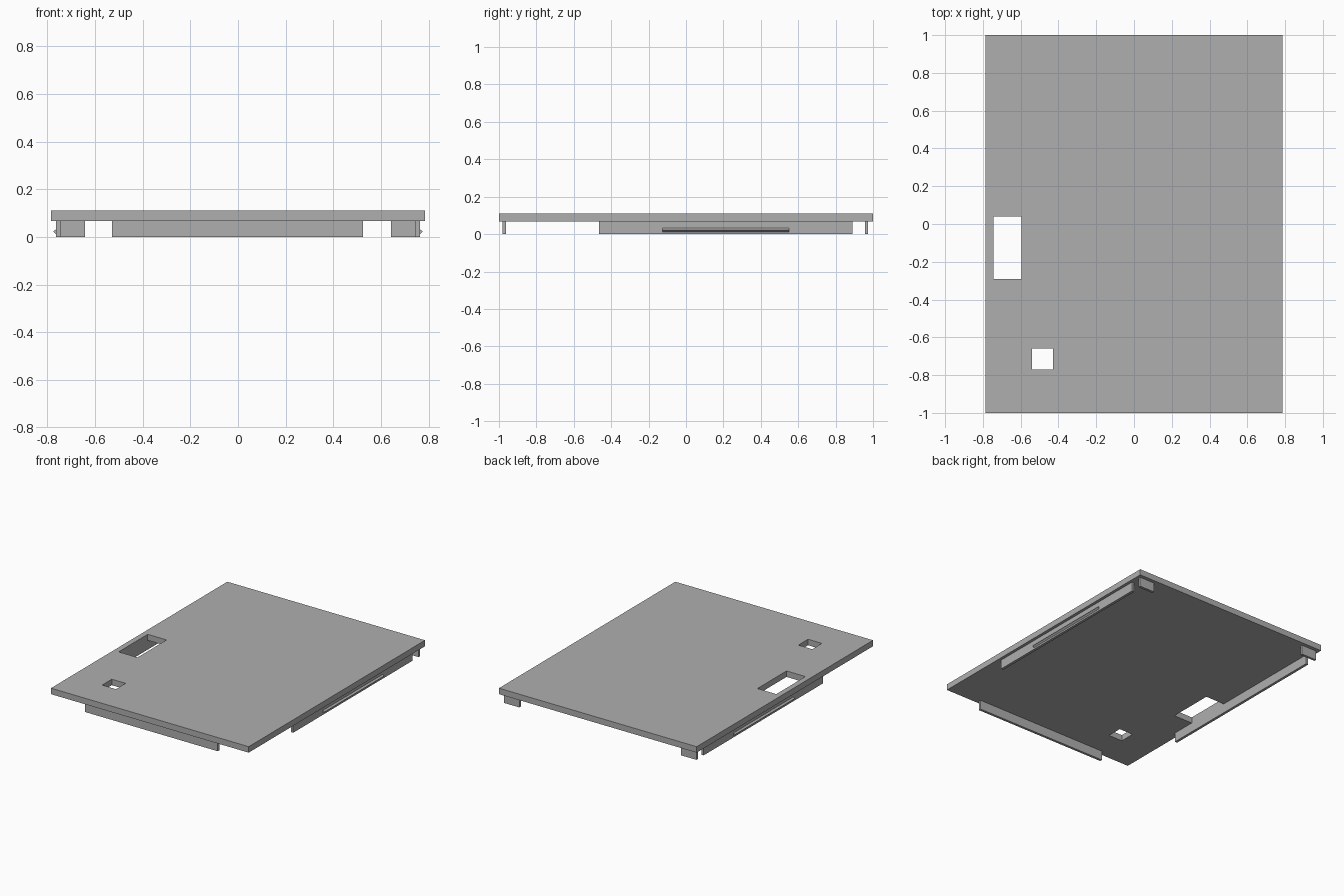
import bpy, bmesh
from mathutils import Vector

if "Cube" in bpy.data.objects:
    bpy.data.objects.remove(bpy.data.objects["Cube"])

grey = bpy.data.materials.new("plain grey")
grey.use_nodes = True
grey.diffuse_color = (0.43, 0.43, 0.43, 1)
grey.node_tree.nodes["Principled BSDF"].inputs["Base Color"].default_value = grey.diffuse_color

HALF_X, HALF_Y = 0.785, 1.0
TOP, UNDER = 0.11, 0.067
RAIL_OUT, RAIL_IN = 0.764, 0.745


def add_object(name, bm):
    bmesh.ops.recalc_face_normals(bm, faces=bm.faces[:])
    mesh = bpy.data.meshes.new(name)
    bm.to_mesh(mesh)
    bm.free()
    mesh.materials.append(grey)
    obj = bpy.data.objects.new(name, mesh)
    bpy.context.collection.objects.link(obj)
    return obj


def prism(name, profile, y0, y1):
    """Extrude an x-z outline along y."""
    bm = bmesh.new()
    face = bm.faces.new([bm.verts.new((x, y0, z)) for x, z in profile])
    new = bmesh.ops.extrude_face_region(bm, geom=[face])["geom"]
    moved = [v for v in new if isinstance(v, bmesh.types.BMVert)]
    bmesh.ops.translate(bm, verts=moved, vec=(0, y1 - y0, 0))
    return add_object(name, bm)


def bar(name, x0, x1, y0, y1):
    return prism(name, [(x0, 0), (x1, 0), (x1, UNDER), (x0, UNDER)], y0, y1)


# Cover plate: a sheet cut along the window edges, then thickened
windows = [(-0.745, -0.595, -0.29, 0.04), (-0.54, -0.43, -0.77, -0.66)]
bm = bmesh.new()
bm.faces.new([bm.verts.new((x * HALF_X, y * HALF_Y, TOP))
              for x, y in ((-1, -1), (1, -1), (1, 1), (-1, 1))])
for x0, x1, y0, y1 in windows:
    for point, normal in (((x0, 0, 0), (1, 0, 0)), ((x1, 0, 0), (1, 0, 0)),
                          ((0, y0, 0), (0, 1, 0)), ((0, y1, 0), (0, 1, 0))):
        bmesh.ops.bisect_plane(bm, geom=bm.verts[:] + bm.edges[:] + bm.faces[:],
                               plane_co=Vector(point), plane_no=Vector(normal))


def in_window(face):
    c = face.calc_center_median()
    return any(a < c.x < b and d < c.y < e for a, b, d, e in windows)


bmesh.ops.delete(bm, geom=[f for f in bm.faces if in_window(f)], context="FACES")
plate = add_object("cover_plate", bm)
solid = plate.modifiers.new("thickness", "SOLIDIFY")
solid.thickness = TOP - UNDER
solid.offset = -1

# Front lip
bar("front_lip", -0.528, 0.525, -0.98, -0.962)

# Side rails with snap ridges, and rear corner tabs
for side, s in (("right", -1), ("left", 1)):
    bar(side + "_rail", s * RAIL_IN, s * RAIL_OUT, -0.465, 0.89)
    prism(side + "_snap_ridge",
          [(s * RAIL_OUT, 0.012), (s * 0.776, 0.022), (s * RAIL_OUT, 0.032)], -0.125, 0.55)
    bar(side + "_rear_tab", s * 0.642, s * RAIL_OUT, 0.956, 0.974)
